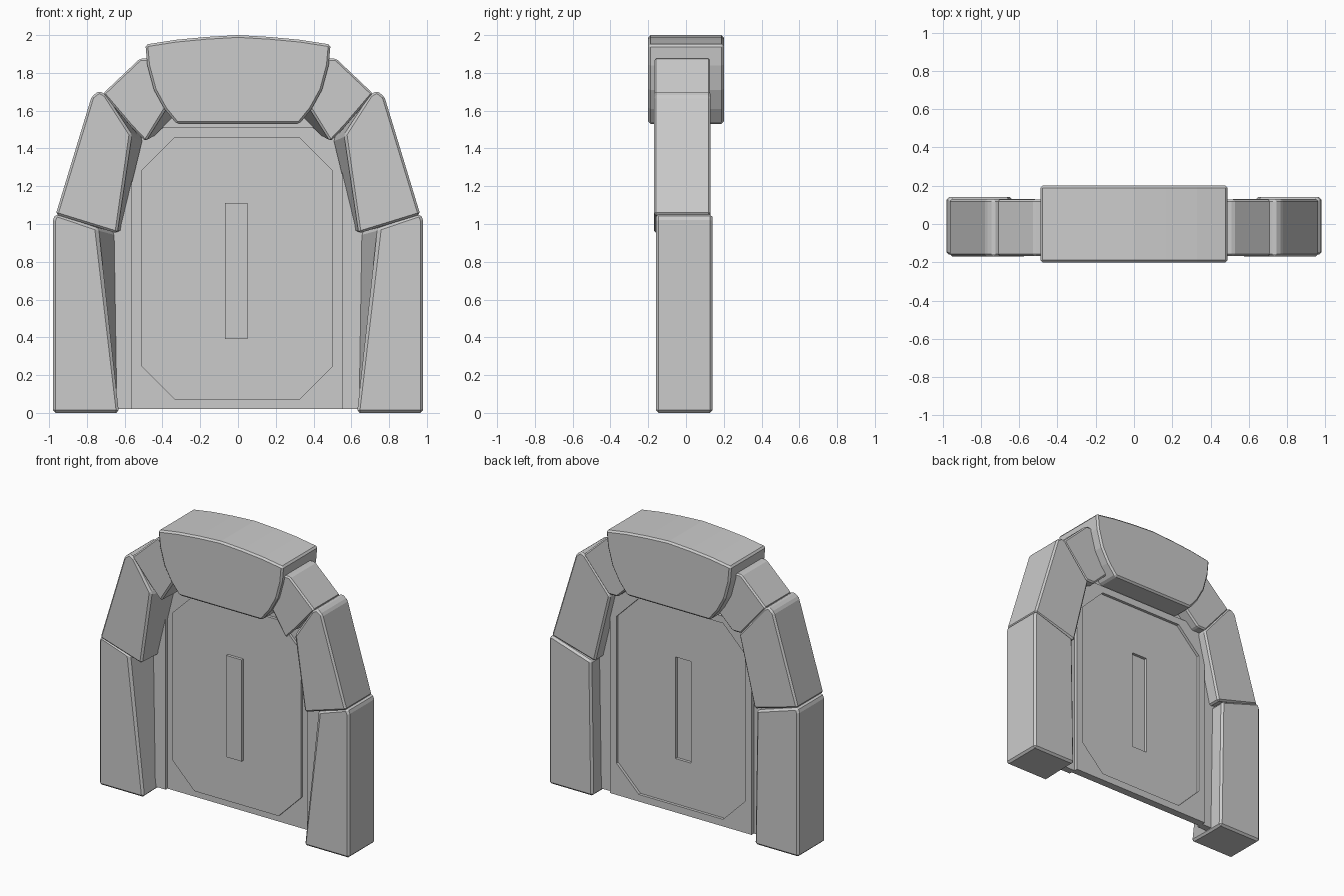
import bpy, bmesh

if "Cube" in bpy.data.objects:
    bpy.data.objects.remove(bpy.data.objects["Cube"])


def loft(name, loops, bevel=0.0, mirror=False):
    """Solid through outlines [(y, [(x, z), ...]), ...] listed front to back."""
    bm = bmesh.new()
    rings = [[bm.verts.new((x, y, z)) for x, z in pts] for y, pts in loops]
    for a, b in zip(rings, rings[1:]):
        n = len(a)
        for i in range(n):
            j = (i + 1) % n
            bm.faces.new((a[i], a[j], b[j], b[i]))
    bm.faces.new(rings[0])
    bm.faces.new(rings[-1][::-1])
    bmesh.ops.remove_doubles(bm, verts=bm.verts, dist=1e-5)
    bmesh.ops.recalc_face_normals(bm, faces=bm.faces)
    me = bpy.data.meshes.new(name)
    bm.to_mesh(me)
    bm.free()
    ob = bpy.data.objects.new(name, me)
    bpy.context.collection.objects.link(ob)
    if bevel:
        m = ob.modifiers.new("Bevel", 'BEVEL')
        m.width = bevel
        m.segments = 1
        m.limit_method = 'ANGLE'
        m.angle_limit = 0.6
    if mirror:
        ob.modifiers.new("Mirror", 'MIRROR')
    return ob


def octagon(x0, x1, z0, z1, c=0.0):
    """Rectangle outline with corners cut by c."""
    return [(x0 + c, z0), (x1 - c, z0), (x1, z0 + c), (x1, z1 - c),
            (x1 - c, z1), (x0 + c, z1), (x0, z1 - c), (x0, z0 + c)]


# Keystone with curved top and tapering sides
half = [(0.17, 1.99), (0.33, 1.975), (0.49, 1.95), (0.48, 1.84),
        (0.445, 1.71), (0.39, 1.61), (0.325, 1.53)]
key = [(0, 2.0)] + half + [(-x, z) for x, z in reversed(half)]
loft("keystone", [(-0.2, key), (0.2, key)], 0.012)

# Lower pillars, front inner edge cut by a tapering chamfer
base = [(0.98, 0.0), (0.98, 1.02), (0.965, 1.055)]
pillar_front = base + [(0.745, 0.98), (0.63, 0.0)]
pillar_back = base + [(0.65, 0.955), (0.635, 0.0)]
loft("lower_pillar", [(-0.16, pillar_front), (0.0, pillar_back),
                      (0.14, pillar_back)], 0.014, True)

# Middle arch blocks leaning inward
outer = [(0.965, 1.05), (0.775, 1.675), (0.735, 1.705), (0.70, 1.685)]
mid_front = outer + [(0.565, 1.475), (0.64, 0.95)]
mid_back = outer + [(0.505, 1.45), (0.625, 0.955)]
loft("middle_block", [(-0.17, mid_front), (0.0, mid_back),
                      (0.13, mid_back)], 0.012, True)

# Upper arch blocks running under the keystone
top = [(0.715, 1.69), (0.52, 1.875), (0.40, 1.875)]
upper_front = top + [(0.37, 1.63), (0.49, 1.435), (0.57, 1.52)]
upper_back = top + [(0.335, 1.57), (0.45, 1.46), (0.52, 1.46)]
loft("upper_block", [(-0.168, upper_front), (0.0, upper_back),
                     (0.128, upper_back)], 0.01, True)

# Door frame
frame = [(-0.66, 0.02), (-0.66, 1.58), (0.66, 1.58), (0.66, 0.02),
         (0.55, 0.02), (0.55, 1.51), (-0.56, 1.51), (-0.56, 0.02)]
loft("door_frame", [(-0.01, frame), (0.04, frame)])

# Door panel: raised octagon and bar in front, matching recesses behind
rect = octagon(-0.56, 0.55, 0.02, 1.51)
panel = octagon(-0.51, 0.50, 0.07, 1.46, 0.175)
bar = octagon(-0.07, 0.05, 0.39, 1.11)
loft("door_panel", [(-0.03, bar), (-0.01, bar), (-0.01, panel), (0.01, panel),
                    (0.01, rect), (0.065, rect), (0.065, panel),
                    (0.045, panel), (0.045, bar), (0.025, bar)])
